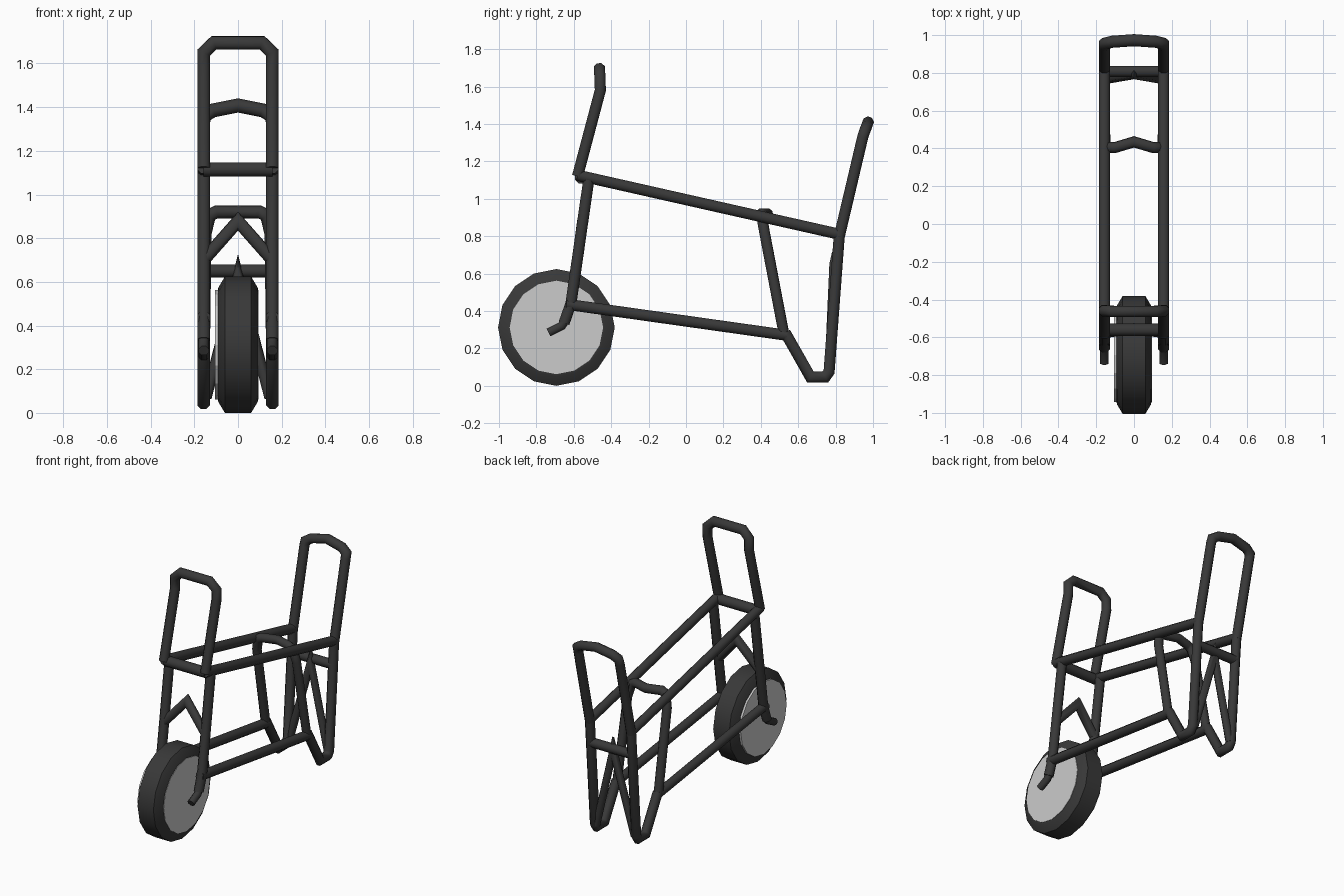
import bpy, bmesh, math
from mathutils import Vector, Matrix

if "Cube" in bpy.data.objects:
    bpy.data.objects.remove(bpy.data.objects["Cube"])

dark = bpy.data.materials.new("dark_paint")
dark.diffuse_color = (0.04, 0.04, 0.04, 1)
dark.use_nodes = True
dark.node_tree.nodes["Principled BSDF"].inputs["Base Color"].default_value = dark.diffuse_color


def finish(name, bm, mat=None, smooth=True, angle=50):
    bmesh.ops.recalc_face_normals(bm, faces=bm.faces)
    me = bpy.data.meshes.new(name)
    bm.to_mesh(me)
    bm.free()
    ob = bpy.data.objects.new(name, me)
    bpy.context.collection.objects.link(ob)
    if mat:
        me.materials.append(mat)
    if smooth:
        bpy.ops.object.select_all(action='DESELECT')
        ob.select_set(True)
        bpy.context.view_layer.objects.active = ob
        bpy.ops.object.shade_smooth_by_angle(angle=math.radians(angle))
    return ob


def tube(name, pts, r=0.032, sides=8):
    """Mitred tube swept along a polyline."""
    pts = [Vector(p) for p in pts]
    dirs = [(b - a).normalized() for a, b in zip(pts, pts[1:])]
    rot = dirs[0].to_track_quat('Z', 'Y')
    offs = [rot @ Vector((r * math.cos(t), r * math.sin(t), 0))
            for t in ((i + .5) * math.tau / sides for i in range(sides))]
    bm = bmesh.new()
    coords = [pts[0] + o for o in offs]
    rings = [[bm.verts.new(c) for c in coords]]
    for i in range(1, len(pts)):
        d = dirs[i - 1]
        n = (d + dirs[i]).normalized() if i < len(dirs) else d
        coords = [c + d * ((pts[i] - c).dot(n) / d.dot(n)) for c in coords]
        rings.append([bm.verts.new(c) for c in coords])
    for a, b in zip(rings, rings[1:]):
        for i in range(sides):
            j = (i + 1) % sides
            bm.faces.new((a[i], a[j], b[j], b[i]))
    bm.faces.new(rings[0])
    bm.faces.new(rings[-1])
    return finish(name, bm, dark)


def hoop(name, half, r=0.032):
    """Tube from the +x side across to the -x side; the half path may end on x = 0."""
    other = [(-x, y, z) for x, y, z in reversed(half) if x > 1e-4]
    return tube(name, half + other, r)


def pair(name, path, r=0.032):
    for side, s in (("right", 1), ("left", -1)):
        tube(f"{name}_{side}", [(s * x, y, z) for x, y, z in path], r)


X = 0.157

# Handles at both ends
hoop("front_handle", [(X, -0.58, 1.12), (X, -0.458, 1.58), (X, -0.46, 1.65),
                      (0.11, -0.463, 1.695)])
hoop("rear_handle", [(X, 0.82, 0.80), (X, 0.945, 1.33), (0.155, 0.955, 1.36),
                     (0.115, 0.965, 1.385), (0, 0.973, 1.408)])

# Side rails
pair("top_rail", [(X, -0.58, 1.126), (X, 0.83, 0.808)])
pair("lower_rail", [(X, -0.64, 0.436), (X, 0.54, 0.27)])

# Fork holding the wheel, with its bent axle tips
pair("fork_leg", [(X, -0.52, 1.10), (X, -0.615, 0.44), (X, -0.652, 0.335)])
pair("axle_tip", [(X, -0.645, 0.35), (X, -0.665, 0.32), (X, -0.735, 0.285)], 0.025)
hoop("fork_brace", [(X, -0.577, 0.70), (0, -0.553, 0.878)], 0.03)

# Rear legs run down, around the foot and up to the saddle arch
pair("rear_leg", [(X, 0.82, 0.81), (X, 0.765, 0.075), (X, 0.745, 0.047),
                  (X, 0.665, 0.047), (X, 0.53, 0.285)])
hoop("saddle_arch", [(X, 0.525, 0.27), (0.15, 0.42, 0.82), (0.13, 0.405, 0.905),
                     (0.10, 0.405, 0.92), (0, 0.435, 0.92)], 0.03)
hoop("leg_brace", [(0.145, 0.765, 0.07), (0, 0.79, 0.63)], 0.025)

# Cross bars
hoop("front_cross_bar", [(X, -0.56, 1.115)], 0.035)
hoop("rear_cross_bar", [(X, 0.808, 0.65)])

# Wheel: lathed tyre and a plain disc
C = Vector((0, -0.693, 0.312))
N = 16
profile = [(-0.092, 0.25), (-0.09, 0.262), (-0.06, 0.312), (0.06, 0.312),
           (0.09, 0.262), (0.092, 0.25)]
bm = bmesh.new()
rings = [[bm.verts.new(C + Vector((x, r * math.sin(i * math.tau / N), r * math.cos(i * math.tau / N))))
          for i in range(N)] for x, r in profile]
for a, b in zip(rings, rings[1:]):
    for i in range(N):
        j = (i + 1) % N
        bm.faces.new((a[i], a[j], b[j], b[i]))
finish("tyre", bm, dark)

bm = bmesh.new()
bmesh.ops.create_cone(bm, cap_ends=True, segments=N, radius1=0.25, radius2=0.25, depth=0.2,
                      matrix=Matrix.Translation(C + Vector((-0.005, 0, 0))) @ Matrix.Rotation(math.pi / 2, 4, 'Y'))
finish("wheel_disc", bm, smooth=False)
